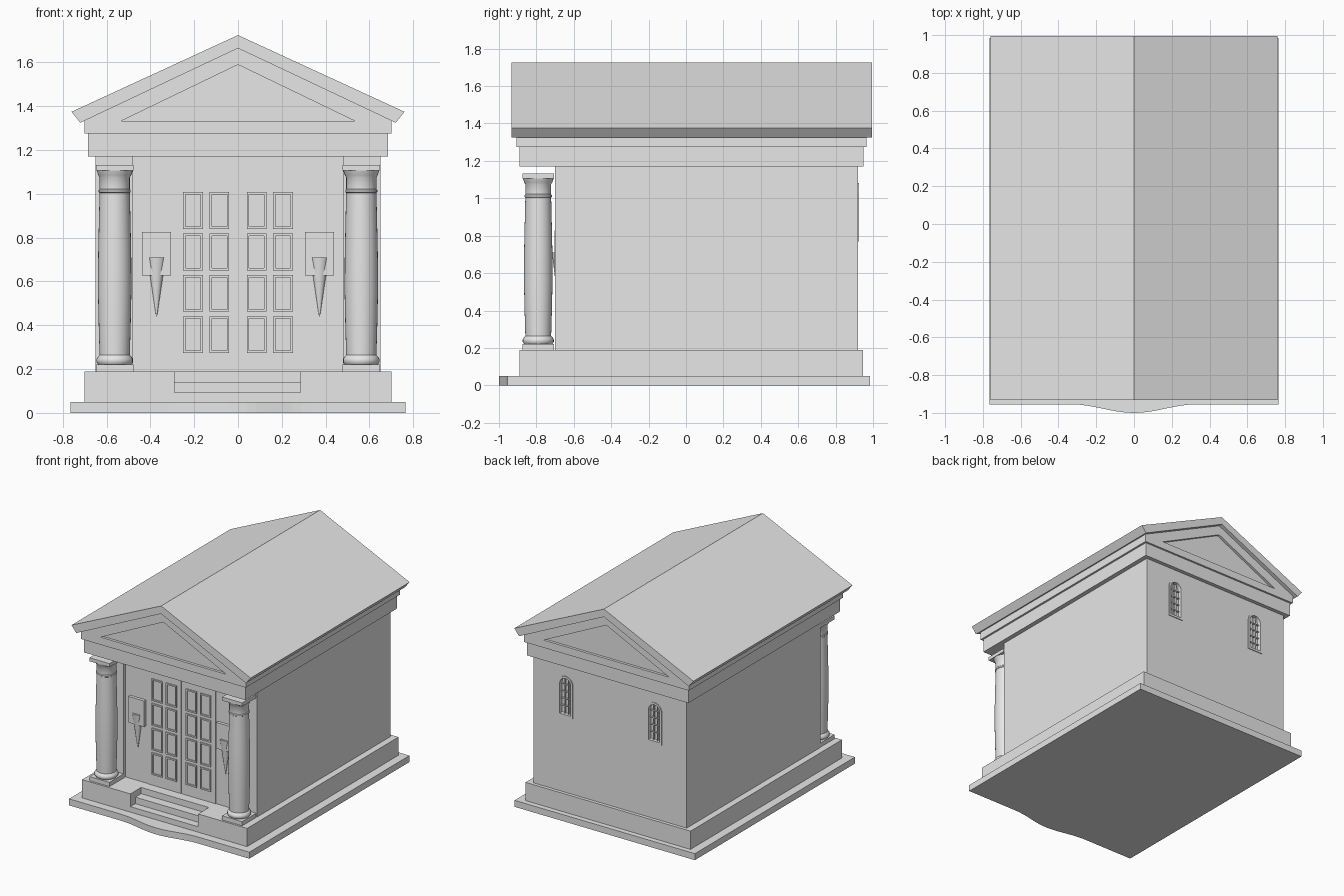
import bpy, bmesh, math

old = bpy.data.objects.get("Cube")
if old:
    bpy.data.objects.remove(old, do_unlink=True)

stone = bpy.data.materials.new("grey_stone")
stone.use_nodes = True
GREY = (0.8, 0.8, 0.8, 1)
stone.diffuse_color = GREY
stone.node_tree.nodes["Principled BSDF"].inputs["Base Color"].default_value = GREY


def finish(name, bm):
    bmesh.ops.recalc_face_normals(bm, faces=bm.faces)
    mesh = bpy.data.meshes.new(name)
    bm.to_mesh(mesh)
    bm.free()
    mesh.materials.append(stone)
    ob = bpy.data.objects.new(name, mesh)
    bpy.context.collection.objects.link(ob)
    return ob


def add_box(bm, x0, x1, y0, y1, z0, z1):
    vs = bmesh.ops.create_cube(bm, size=1)["verts"]
    for v in vs:
        v.co.x = x1 if v.co.x > 0 else x0
        v.co.y = y1 if v.co.y > 0 else y0
        v.co.z = z1 if v.co.z > 0 else z0


def box(name, *bounds):
    bm = bmesh.new()
    add_box(bm, *bounds)
    return finish(name, bm)


def prism(name, points, a, b, axis="y"):
    """Extrude a 2D outline along y (points are x, z) or z (points are x, y)."""
    bm = bmesh.new()
    place = (lambda p, t: (p[0], t, p[1])) if axis == "y" else (lambda p, t: (p[0], p[1], t))
    lo = [bm.verts.new(place(p, a)) for p in points]
    hi = [bm.verts.new(place(p, b)) for p in points]
    bm.faces.new(lo)
    bm.faces.new(hi)
    for i in range(len(points)):
        j = (i + 1) % len(points)
        bm.faces.new((lo[i], lo[j], hi[j], hi[i]))
    return finish(name, bm)


def cut(target, cutter):
    cutter.hide_render = True
    mod = target.modifiers.new("cut", "BOOLEAN")
    mod.object = cutter
    mod.solver = "EXACT"
    bpy.context.view_layer.objects.active = target
    bpy.ops.object.modifier_apply(modifier=mod.name)
    bpy.data.objects.remove(cutter, do_unlink=True)


def smooth(ob):
    bpy.ops.object.select_all(action="DESELECT")
    ob.select_set(True)
    bpy.context.view_layer.objects.active = ob
    bpy.ops.object.shade_smooth_by_angle(angle=math.radians(35))


def arch(cx, half, z0, top, n=12):
    """Outline of a round-headed window."""
    spring = top - half
    curve = [(cx + half * math.cos(math.pi * i / n), spring + half * math.sin(math.pi * i / n))
             for i in range(n + 1)]
    return [(cx - half, z0), (cx + half, z0)] + curve


# Ground slab with a bowed front edge
bow = [(0.33 * i / 8, -0.955 - 0.0225 * (1 + math.cos(math.pi * i / 8))) for i in range(-8, 9)]
prism("ground_slab", [(-0.765, -0.955)] + bow + [(0.765, -0.955), (0.765, 0.985), (-0.765, 0.985)],
      0, 0.05, "z")

# Plinth with entrance steps cut into it
plinth = box("plinth", -0.7, 0.7, -0.89, 0.945, 0.05, 0.19)
cut(plinth, box("upper_step_cutter", -0.29, 0.285, -1, -0.76, 0.142, 0.3))
cut(plinth, box("lower_step_cutter", -0.29, 0.285, -1, -0.83, 0.092, 0.3))

# Chamber walls, front recessed between corner piers
walls = box("walls", -0.65, 0.65, -0.70, 0.92, 0.19, 1.17)
cut(walls, box("front_recess_cutter", -0.48, 0.48, -0.8, -0.68, 0.1, 1.3))

# Entablature and gable block with sunk triangles at both ends
box("entablature", -0.685, 0.685, -0.89, 0.95, 1.17, 1.275)
gable = prism("gable_block", [(-0.7, 1.275), (0.7, 1.275), (0.7, 1.335), (0, 1.668), (-0.7, 1.335)],
              -0.905, 0.965)
triangle = [(-0.533, 1.333), (0.533, 1.333), (0, 1.59)]
cut(gable, prism("front_pediment_cutter", triangle, -1, -0.885))
cut(gable, prism("back_pediment_cutter", triangle, 0.945, 1.1))

# Roof
prism("roof", [(0, 1.725), (0.76, 1.375), (0.72, 1.325), (0, 1.665), (-0.72, 1.325), (-0.76, 1.375)],
      -0.932, 0.995)

# Columns
PROFILE = [(0.076, 0.222), (0.083, 0.232), (0.083, 0.246), (0.076, 0.257), (0.069, 0.264),
           (0.073, 0.4), (0.0765, 0.56), (0.0755, 0.72), (0.072, 0.88), (0.069, 1.005),
           (0.073, 1.008), (0.073, 1.018), (0.069, 1.022), (0.069, 1.075), (0.075, 1.085),
           (0.082, 1.106)]


def column(name, cx, cy, sides=32):
    bm = bmesh.new()
    rings = [[bm.verts.new((cx + r * math.cos(math.tau * i / sides),
                            cy + r * math.sin(math.tau * i / sides), z)) for i in range(sides)]
             for r, z in PROFILE]
    for a, b in zip(rings, rings[1:]):
        for i in range(sides):
            j = (i + 1) % sides
            bm.faces.new((a[i], a[j], b[j], b[i]))
    bm.faces.new(rings[0])
    bm.faces.new(rings[-1])
    smooth(finish(name + "_shaft", bm))
    h = 0.085
    box(name + "_base", cx - h, cx + h, cy - h, cy + h, 0.19, 0.222)
    box(name + "_abacus", cx - h, cx + h, cy - h, cy + h, 1.106, 1.133)


for side, s in (("left", 1), ("right", -1)):
    column(side + "_column", s * 0.563, -0.79)

    # Door leaf with framed panels
    leaf = bmesh.new()
    x0, x1 = sorted((s * 0.003, s * 0.29))
    add_box(leaf, x0, x1, -0.684, -0.67, 0.19, 1.065)
    for px in (0.085, 0.205):
        for row in range(4):
            cx, cz, w, h, t = s * px, 0.357 + 0.189 * row, 0.045, 0.084, 0.011
            for e in (-1, 1):
                a, b = sorted((cx + e * w, cx + e * (w - t)))
                add_box(leaf, a, b, -0.692, -0.684, cz - h, cz + h)
                a, b = sorted((cz + e * h, cz + e * (h - t)))
                add_box(leaf, cx - w + t, cx + w - t, -0.692, -0.684, a, b)
    finish(side + "_door_leaf", leaf)

    # Wall torch on a back plate
    cx = s * 0.372
    box(side + "_torch_plate", cx - 0.066, cx + 0.066, -0.703, -0.675, 0.627, 0.827)
    bm = bmesh.new()
    bmesh.ops.create_cone(bm, cap_ends=True, segments=24, radius1=0.002, radius2=0.042, depth=0.27)
    for v in bm.verts:
        v.co.x += cx
        v.co.y = v.co.y * 0.8 - 0.683
        v.co.z += 0.575
    smooth(finish(side + "_torch_cone", bm))

    # Arched back window: raised surround, sunk opening and bars
    cx = s * 0.377
    cut(walls, prism("window_cutter", arch(cx, 0.047, 0.787, 1.065), 0.895, 1))
    surround = prism(side + "_window_surround", arch(cx, 0.063, 0.77, 1.081), 0.91, 0.926)
    cut(surround, prism("surround_cutter", arch(cx, 0.047, 0.787, 1.065), 0.8, 1))
    bars = bmesh.new()
    for dx in (-0.016, 0.016):
        add_box(bars, cx + dx - 0.003, cx + dx + 0.003, 0.893, 0.91, 0.787, 1.06)
    for z in (0.845, 0.9, 0.955, 1.01):
        add_box(bars, cx - 0.047, cx + 0.047, 0.893, 0.908, z - 0.003, z + 0.003)
    finish(side + "_window_bars", bars)
